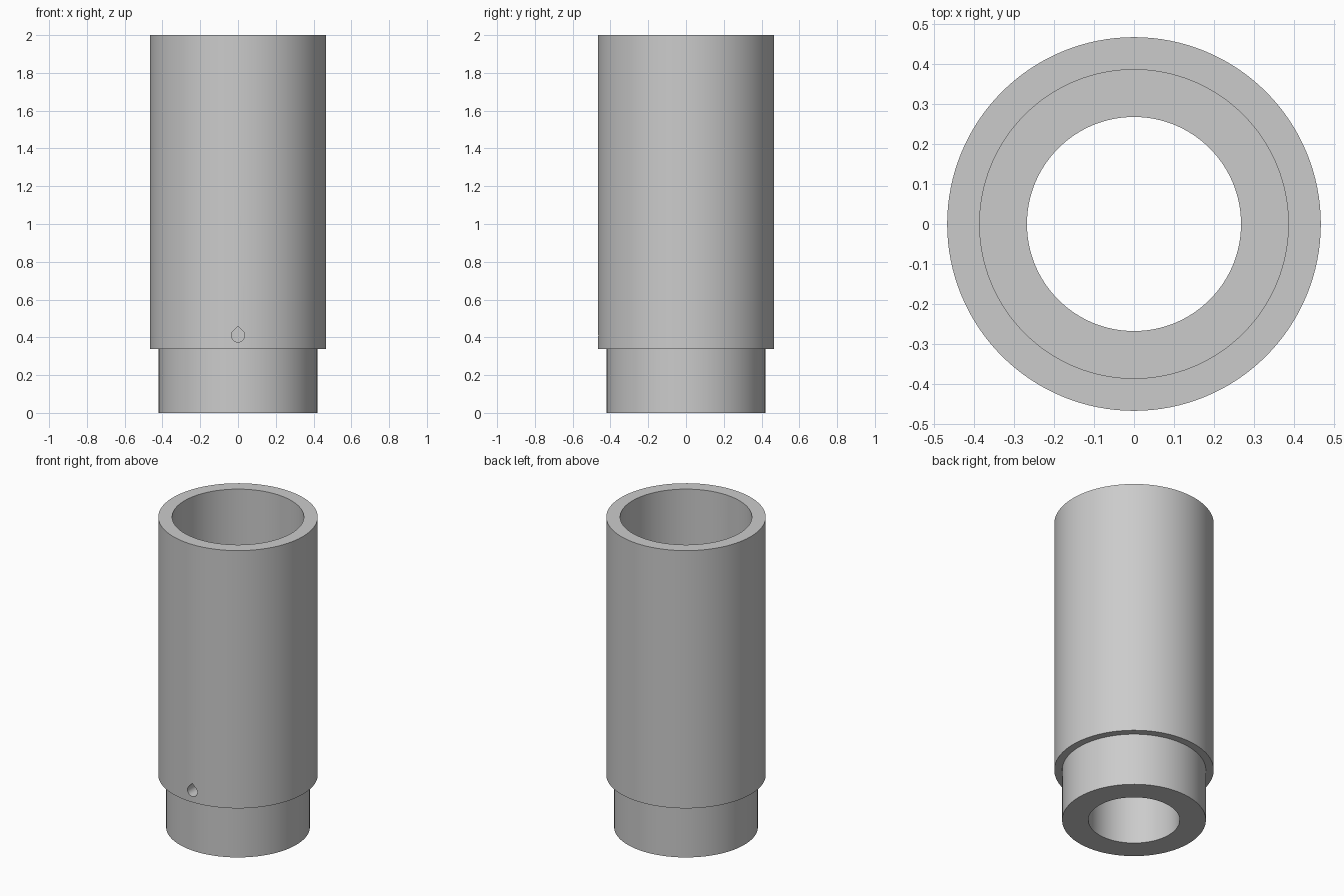
import bpy, bmesh, math

if "Cube" in bpy.data.objects:
    bpy.data.objects.remove(bpy.data.objects["Cube"], do_unlink=True)

SEGMENTS = 128
OUTER, SPIGOT, BORE, SOCKET = 0.466, 0.42, 0.267, 0.385
STEP, HEIGHT = 0.338, 2.0
HOLE_R, HOLE_Z = 0.035, 0.41

grey = bpy.data.materials.new("plain grey")
grey.use_nodes = True
colour = (0.6, 0.6, 0.6, 1)
grey.diffuse_color = colour
grey.node_tree.nodes["Principled BSDF"].inputs["Base Color"].default_value = colour


def make_object(name, bm):
    bmesh.ops.recalc_face_normals(bm, faces=bm.faces)
    mesh = bpy.data.meshes.new(name)
    bm.to_mesh(mesh)
    bm.free()
    mesh.materials.append(grey)
    obj = bpy.data.objects.new(name, mesh)
    bpy.context.collection.objects.link(obj)
    return obj


def lathe(name, profile):
    """Revolve a closed (radius, height) profile around z."""
    bm = bmesh.new()
    rings = []
    for i in range(SEGMENTS):
        a = 2 * math.pi * i / SEGMENTS
        rings.append([bm.verts.new((r * math.cos(a), r * math.sin(a), z)) for r, z in profile])
    n = len(profile)
    for i in range(SEGMENTS):
        here, there = rings[i], rings[(i + 1) % SEGMENTS]
        for j in range(n):
            k = (j + 1) % n
            bm.faces.new((here[j], there[j], there[k], here[k]))
    return make_object(name, bm)


def teardrop_cutter(name, y_start, y_end):
    """Round bottom with a 45 degree pointed roof, extruded along y."""
    bm = bmesh.new()
    steps = 24
    outline = [(0, HOLE_Z + HOLE_R * math.sqrt(2))]
    for i in range(steps + 1):
        a = math.radians(135 + 270 * i / steps)
        outline.append((HOLE_R * math.cos(a), HOLE_Z + HOLE_R * math.sin(a)))
    face = bm.faces.new([bm.verts.new((x, y_start, z)) for x, z in outline])
    grown = bmesh.ops.extrude_face_region(bm, geom=[face])["geom"]
    verts = [v for v in grown if isinstance(v, bmesh.types.BMVert)]
    bmesh.ops.translate(bm, verts=verts, vec=(0, y_end - y_start, 0))
    return make_object(name, bm)


# Stepped sleeve: wide socket above, narrow spigot below
sleeve = lathe("stepped_sleeve", [
    (BORE, 0), (SPIGOT, 0), (SPIGOT, STEP), (OUTER, STEP),
    (OUTER, HEIGHT), (SOCKET, HEIGHT), (SOCKET, STEP), (BORE, STEP)])

# The wall joins the spigot through a shared floor, so lift the inner ledge slightly
for v in sleeve.data.vertices:
    if math.hypot(v.co.x, v.co.y) < SOCKET + 0.01 and 0.1 < v.co.z < 1:
        v.co.z = STEP + 0.03

# Teardrop hole through the front wall
cutter = teardrop_cutter("hole_cutter", -0.6, -0.2)
cutter.hide_render = True
cut = sleeve.modifiers.new("teardrop hole", "BOOLEAN")
cut.operation = "DIFFERENCE"
cut.solver = "EXACT"
cut.object = cutter
bpy.ops.object.select_all(action="DESELECT")
sleeve.select_set(True)
bpy.context.view_layer.objects.active = sleeve
bpy.ops.object.modifier_apply(modifier=cut.name)
bpy.data.objects.remove(cutter, do_unlink=True)

bpy.ops.object.shade_smooth_by_angle(angle=math.radians(30))
